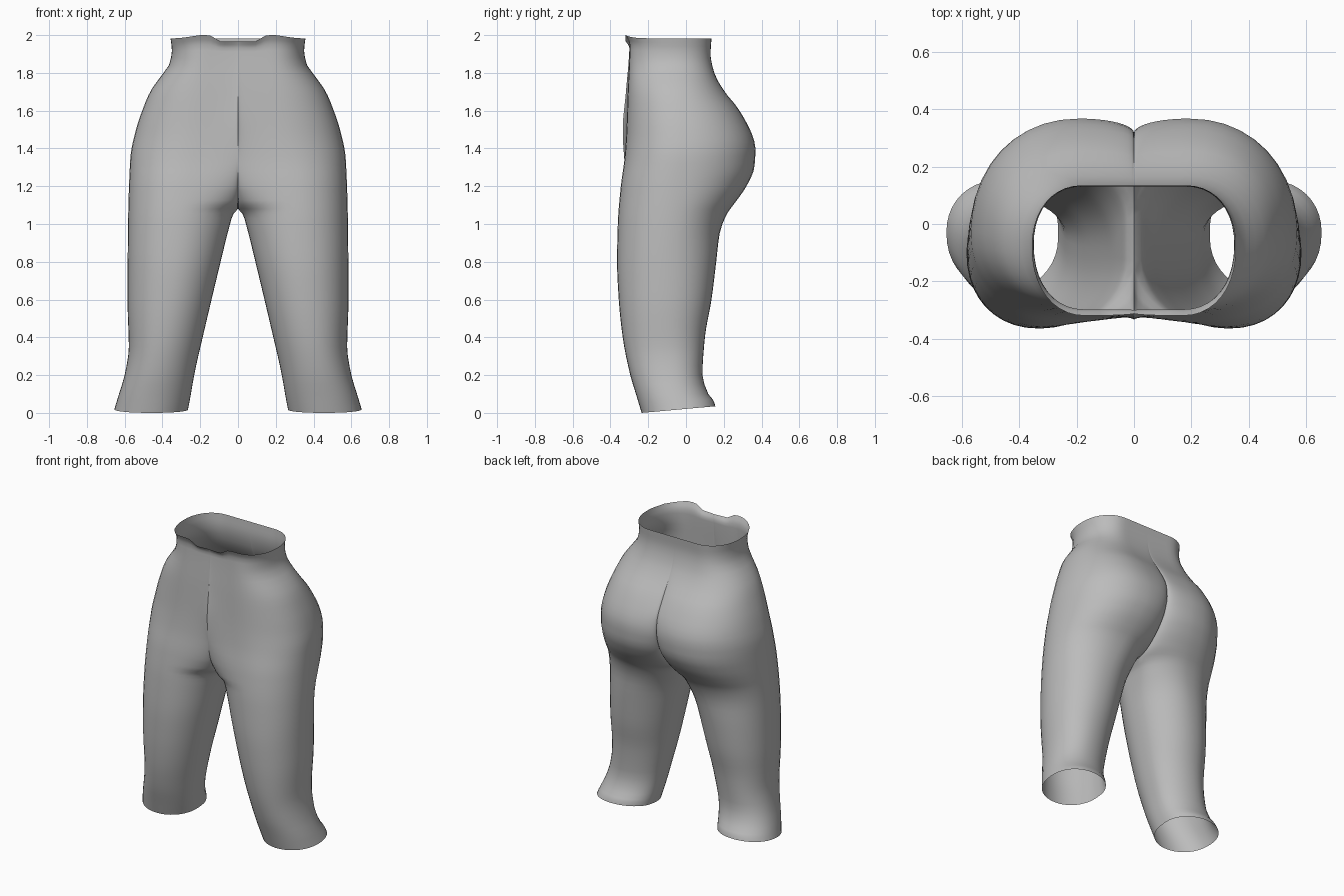
import bpy, bmesh, math

if "Cube" in bpy.data.objects:
    bpy.data.objects.remove(bpy.data.objects["Cube"])

# Profiles along the height: (z, value)
OUTER = [(0, .655), (.1, .63), (.2, .6), (.35, .578), (.6, .585), (1, .582), (1.35, .57), (1.5, .54),
         (1.6, .507), (1.7, .465), (1.78, .41), (1.85, .362), (1.92, .35), (2, .357)]
INNER = [(0, .265), (.2, .232), (.4, .187), (.6, .14), (.8, .092), (1, .042), (1.05, .026), (1.08, 0)]
FRONT = [(0, -.235), (.1, -.265), (.2, -.295), (.4, -.335), (.6, -.356), (.8, -.365), (1, -.361),
         (1.2, -.345), (1.35, -.325), (1.5, -.315), (1.7, -.308), (1.95, -.298), (2, -.32)]
BACK = [(0, .155), (.04, .148), (.1, .118), (.2, .087), (.4, .1), (.6, .135), (.8, .16), (.95, .178),
        (1.05, .215), (1.12, .265), (1.2, .32), (1.3, .362), (1.4, .368), (1.46, .355), (1.55, .313),
        (1.62, .27), (1.7, .205), (1.8, .15), (1.9, .13), (2, .135)]
MIDDLE = [(0, -.03), (.2, -.08), (.5, -.1), (.8, -.1), (1.2, -.06), (1.45, -.03), (1.7, -.05), (2, -.08)]
# Sideways position of the front and back lobes
FRONT_X = [(0, .45), (.5, .37), (.8, .33), (1.2, .28), (1.5, .2), (2, .17)]
BACK_X = [(0, .46), (.5, .38), (.8, .33), (1.1, .24), (1.35, .19), (1.6, .19), (2, .18)]
# Centre line of the body, closing under the crotch
SEAM_F = [(1.08, -.13), (1.1, -.2), (1.15, -.26), (1.2, -.295), (1.3, -.322), (1.5, -.335),
          (1.7, -.318), (1.95, -.3), (2, -.312)]
SEAM_B = [(1.08, .03), (1.1, .09), (1.15, .165), (1.2, .22), (1.3, .29), (1.4, .318), (1.48, .312),
          (1.6, .255), (1.7, .195), (1.8, .147), (1.9, .13), (2, .135)]
CROTCH = 1.08
Q = 10  # segments per quarter


def sample(tab, z):
    """Monotone cubic interpolation of a profile."""
    if z <= tab[0][0]:
        return tab[0][1]
    if z >= tab[-1][0]:
        return tab[-1][1]
    d = [(b[1] - a[1]) / (b[0] - a[0]) for a, b in zip(tab, tab[1:])]
    m = [d[0]] + [2 * p * q / (p + q) if p * q > 0 else 0 for p, q in zip(d, d[1:])] + [d[-1]]
    i = max(k for k in range(len(d)) if tab[k][0] <= z)
    h = tab[i + 1][0] - tab[i][0]
    t = (z - tab[i][0]) / h
    return ((2 * t**3 - 3 * t**2 + 1) * tab[i][1] + (t**3 - 2 * t**2 + t) * h * m[i]
            + (3 * t**2 - 2 * t**3) * tab[i + 1][1] + (t**3 - t**2) * h * m[i + 1])


def ring(z):
    """Half section: inner/centre front -> outside -> inner/centre back."""
    w, ym = sample(OUTER, z), sample(MIDDLE, z)
    xi = sample(INNER, z)
    if z >= CROTCH:
        seam = (sample(SEAM_F, z), sample(SEAM_B, z))
    else:
        k = min(1, (CROTCH - z) / .2)
        seam = (-.13 * (1 - k) + (ym - .02) * k, .03 * (1 - k) + (ym + .02) * k)
    pts = []
    for i in range(4 * Q + 1):
        a = math.pi * (i / (2 * Q) - 1)
        front = i <= 2 * Q
        c = sample(FRONT_X if front else BACK_X, z)
        lobe = sample(FRONT if front else BACK, z)
        co, si = math.cos(a), abs(math.sin(a))
        if co > 0:      # outer quarter, slightly squared
            x, y = c + (w - c) * co ** .93, ym + (lobe - ym) * si ** .93
        else:           # inner quarter runs to the centre seam or inside leg
            s = seam[0 if front else 1]
            x, y = c + (c - xi) * co, s + (lobe - s) * si
        if i in (0, 4 * Q):
            x = xi
        zz = z
        if z < .1:      # tilted cuff hem
            zz += .09 * max(0, y + .235) * (1 - z / .1)
        if z > 1.9:     # waist rim with a dip at the front
            drop = .018
            if y < -.2:
                drop = .035 if x < .09 else .035 * max(0, 1 - (x - .09) / .06)
                drop = max(drop, .015 * min(1, max(0, (x - .2) / .1)))
            zz -= drop * (z - 1.9) / .1
        pts.append((x, y, zz))
    return pts


levels = [0, .03, .06] + [.1 + .05 * i for i in range(19)] + [1.03, 1.055, 1.08, 1.1, 1.125, 1.15, 1.175]
levels += [1.2 + .04 * i for i in range(18)] + [1.92, 1.95, 1.975, 2]

# Trousers: both halves lofted and welded along the centre
bm = bmesh.new()
for side in (1, -1):
    rows = [[bm.verts.new((side * x, y, z)) for x, y, z in ring(l)] for l in levels]
    for lv, lo, hi in zip(levels[1:], rows, rows[1:]):
        n = len(lo)
        spans = [(i, i + 1) for i in range(n - 1)]
        if lv <= CROTCH + .001:
            spans.append((n - 1, 0))    # close the leg tube
        for i, j in spans:
            f = [lo[i], lo[j], hi[j], hi[i]]
            bm.faces.new(f if side > 0 else f[::-1])
bmesh.ops.remove_doubles(bm, verts=bm.verts, dist=.0004)
mesh = bpy.data.meshes.new("trousers")
bm.to_mesh(mesh)
bm.free()
trousers = bpy.data.objects.new("trousers", mesh)
bpy.context.collection.objects.link(trousers)

grey = bpy.data.materials.new("plain grey")
grey.diffuse_color = (.5, .5, .5, 1)
grey.use_nodes = True
grey.node_tree.nodes["Principled BSDF"].inputs["Base Color"].default_value = grey.diffuse_color
mesh.materials.append(grey)

bpy.context.view_layer.objects.active = trousers
trousers.select_set(True)
bpy.ops.object.shade_smooth_by_angle(angle=math.radians(70))
